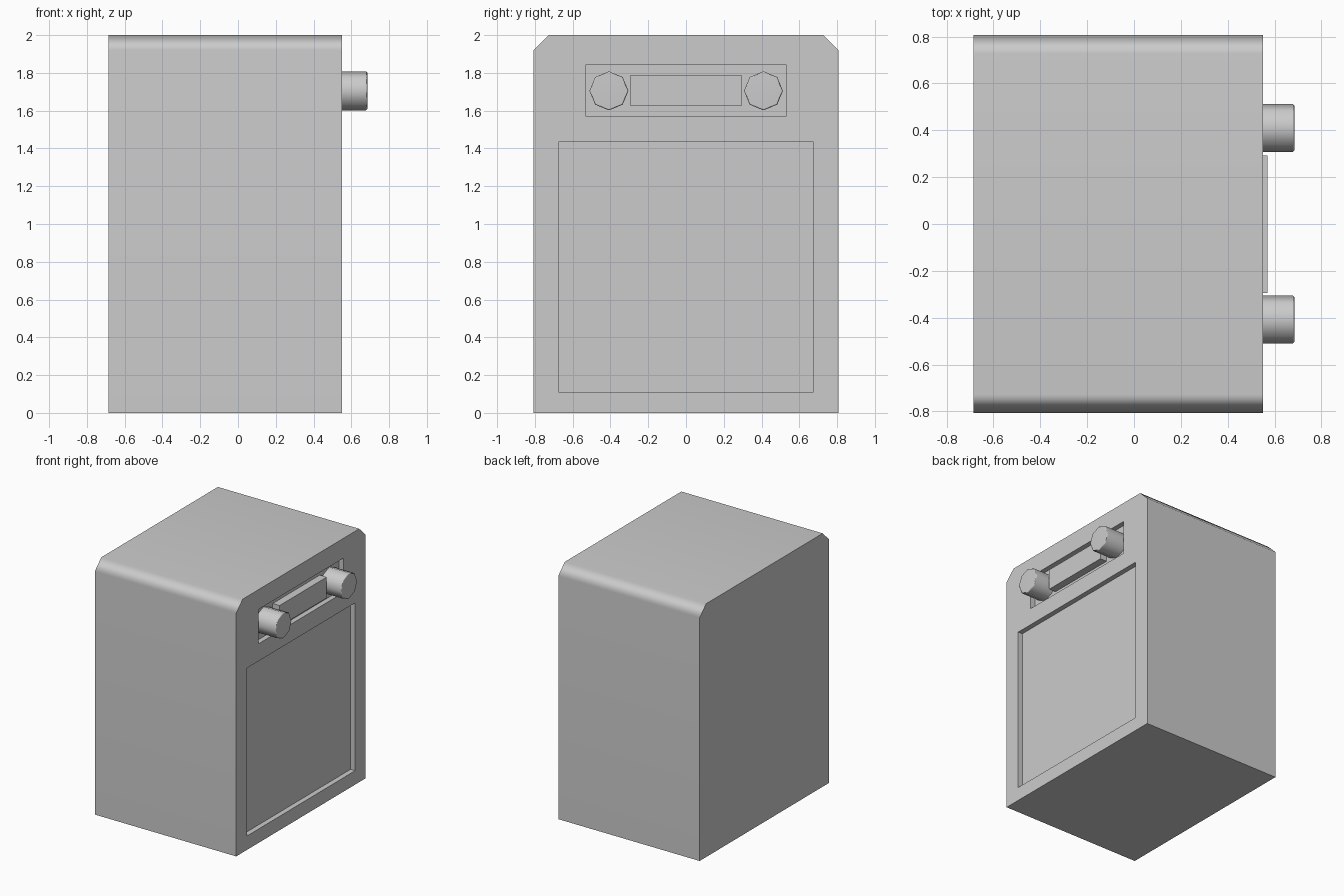
import bpy, bmesh, math
from mathutils import Matrix

if "Cube" in bpy.data.objects:
    bpy.data.objects.remove(bpy.data.objects["Cube"])

FRONT, BACK, FLOOR = 0.55, -0.685, 0.51   # x of face, back and recess floor


def add_mesh(name, bm):
    bmesh.ops.recalc_face_normals(bm, faces=bm.faces)
    me = bpy.data.meshes.new(name)
    bm.to_mesh(me)
    bm.free()
    ob = bpy.data.objects.new(name, me)
    bpy.context.collection.objects.link(ob)
    return ob


def box(name, x0, x1, y0, y1, z0, z1):
    bm = bmesh.new()
    bmesh.ops.create_cube(bm, size=1)
    for v in bm.verts:
        v.co = (x1 if v.co.x > 0 else x0, y1 if v.co.y > 0 else y0, z1 if v.co.z > 0 else z0)
    return add_mesh(name, bm)


def activate(ob):
    bpy.ops.object.select_all(action='DESELECT')
    ob.select_set(True)
    bpy.context.view_layer.objects.active = ob


def smooth(ob):
    activate(ob)
    bpy.ops.object.shade_smooth_by_angle(angle=math.radians(50))
    wn = ob.modifiers.new("weighted", 'WEIGHTED_NORMAL')
    wn.keep_sharp = True


# Cabinet: chamfered profile extruded front to back
bm = bmesh.new()
profile = [(-0.808, 0), (0.808, 0), (0.808, 1.92), (0.727, 2), (-0.727, 2), (-0.808, 1.92)]
face = bm.faces.new([bm.verts.new((BACK, y, z)) for y, z in profile])
ext = bmesh.ops.extrude_face_region(bm, geom=[face])
for g in ext["geom"]:
    if isinstance(g, bmesh.types.BMVert):
        g.co.x = FRONT
cabinet = add_mesh("cabinet", bm)

# Recesses for the control panel and the door
for y, z0, z1 in [(0.532, 1.572, 1.843), (0.675, 0.11, 1.435)]:
    cutter = box("recess_cutter", FLOOR, FRONT + 0.1, -y, y, z0, z1)
    cutter.hide_render = True
    mod = cabinet.modifiers.new("recess", 'BOOLEAN')
    mod.operation = 'DIFFERENCE'
    mod.solver = 'EXACT'
    mod.object = cutter
    activate(cabinet)
    bpy.ops.object.modifier_apply(modifier=mod.name)
    bpy.data.objects.remove(cutter)
smooth(cabinet)

# Display block between the knobs
box("display", FLOOR - 0.01, 0.57, -0.295, 0.293, 1.625, 1.79)

# Eight-sided knobs with a fine bevel on the front rim
for side, y in [("left", -0.408), ("right", 0.41)]:
    bm = bmesh.new()
    x0, x1 = FLOOR - 0.01, 0.685
    bmesh.ops.create_cone(bm, cap_ends=True, segments=8, radius1=0.103, radius2=0.103, depth=x1 - x0,
                          matrix=Matrix.Translation(((x0 + x1) / 2, y, 1.705)) @ Matrix.Rotation(math.pi / 2, 4, 'Y'))
    # keep a corner pointing straight up
    top = max(bm.verts, key=lambda v: v.co.z).co
    turn = math.atan2(top.y - y, top.z - 1.705)
    bmesh.ops.rotate(bm, verts=bm.verts, cent=(0, y, 1.705), matrix=Matrix.Rotation(turn, 3, 'X'))
    rim = [e for e in bm.edges if all(v.co.x > x1 - 0.001 for v in e.verts)]
    bmesh.ops.bevel(bm, geom=rim, offset=0.007, segments=1, affect='EDGES', profile=0.5)
    smooth(add_mesh("knob_" + side, bm))
